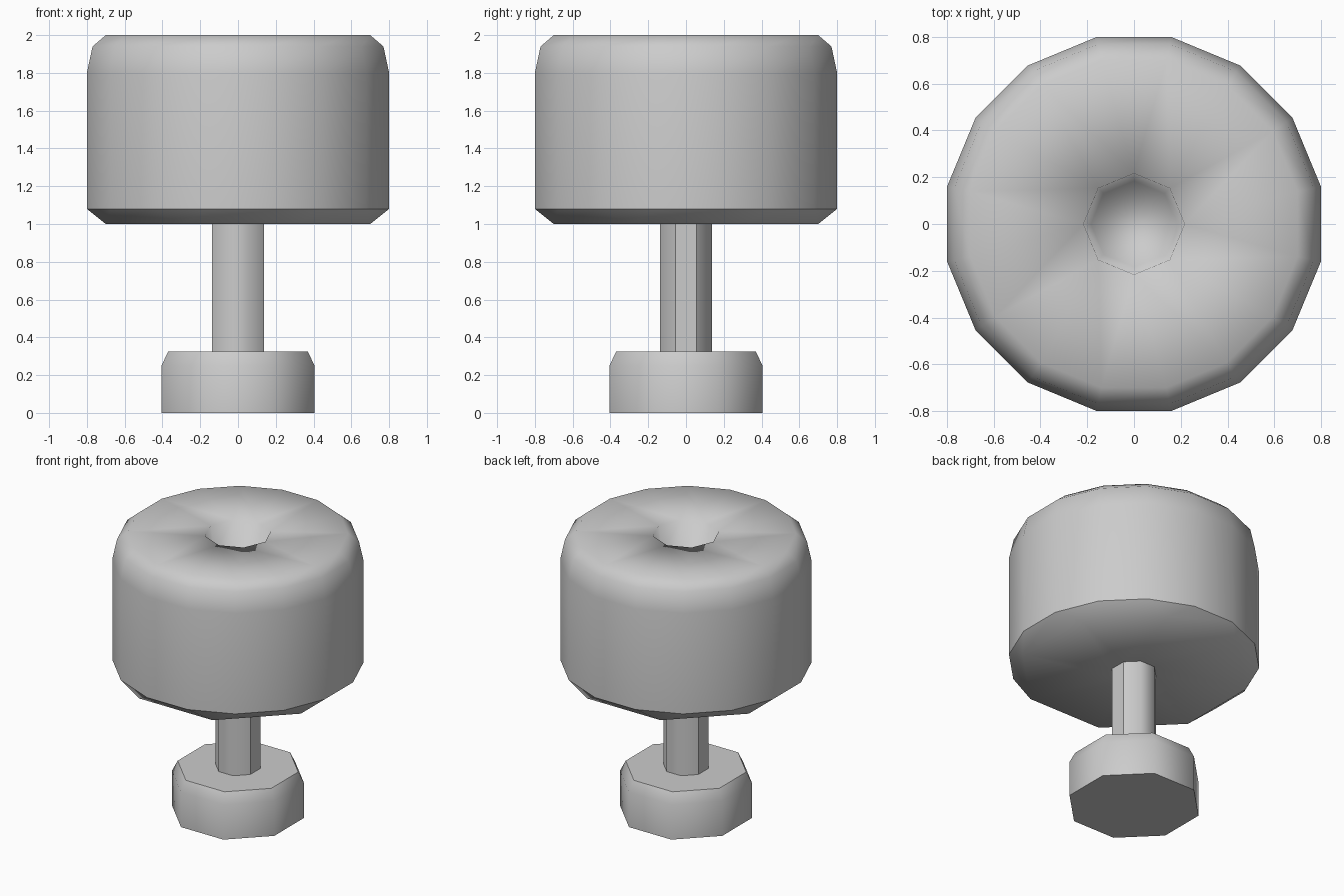
import bpy, bmesh, math

cube = bpy.data.objects.get("Cube")
if cube:
    bpy.data.objects.remove(cube, do_unlink=True)

GREY = (0.6, 0.6, 0.6, 1)
grey = bpy.data.materials.new("mid_grey")
grey.use_nodes = True
grey.diffuse_color = GREY
grey.node_tree.nodes["Principled BSDF"].inputs["Base Color"].default_value = GREY


def bridge(bm, a, b, shift):
    """Join two rings; a ring may have twice as many sides as the other."""
    if len(a) < len(b):
        a, b = b, a
    n, m = len(a), len(b)
    if n == m:
        for i in range(n):
            bm.faces.new((a[i - 1], a[i], b[i], b[i - 1]))
    else:
        a = a[shift:] + a[:shift]
        for k in range(m):
            bm.faces.new((b[k], a[2 * k], a[2 * k + 1]))
            bm.faces.new((b[k], a[2 * k + 1], a[(2 * k + 2) % n], b[(k + 1) % m]))


def turned(name, rings, smooth=50, sharp=None):
    """Turned part from (sides, half width across flats, height, half steps of turn) rings."""
    bm = bmesh.new()
    loops = []
    for n, half, z, turn in rings:
        r = half / math.cos(math.pi / n)
        angles = [(2 * i + 1 + turn) * math.pi / n for i in range(n)]
        loops.append([bm.verts.new((r * math.cos(t), r * math.sin(t), z)) for t in angles])
    for a, b, ring in zip(loops, loops[1:], rings[1:]):
        bridge(bm, a, b, ring[3])
    bm.faces.new(loops[0])
    bm.faces.new(loops[-1])
    bmesh.ops.recalc_face_normals(bm, faces=bm.faces[:])
    mesh = bpy.data.meshes.new(name)
    bm.to_mesh(mesh)
    bm.free()
    mesh.materials.append(grey)
    obj = bpy.data.objects.new(name, mesh)
    bpy.context.collection.objects.link(obj)
    bpy.ops.object.select_all(action='DESELECT')
    obj.select_set(True)
    bpy.context.view_layer.objects.active = obj
    bpy.ops.object.shade_smooth_by_angle(angle=math.radians(smooth))
    if sharp:
        for e in mesh.edges:
            if sharp(*(mesh.vertices[v].co for v in e.vertices)):
                e.use_edge_sharp = True
    return obj


# Foot: eight-sided block with a chamfered top
turned("foot", [(8, 0.405, 0, 0), (8, 0.405, 0.25, 0), (8, 0.37, 0.325, 0)])

# Stem: eight-sided post with crisp edges on its two side flats
turned("stem", [(8, 0.137, 0.32, 0), (8, 0.137, 1.0, 0)],
       sharp=lambda a, b: abs(a.x) > 0.1 and abs(b.x) > 0.1 and abs(a.z - b.z) > 0.1)

# Head: rounded drum with a flat underside and a steep dimple in the top
turned("head", [(8, 0.137, 1.0, 0), (8, 0.70, 1.0, 0),
                (16, 0.80, 1.08, 0), (16, 0.80, 1.8, 0), (16, 0.77, 1.94, 0),
                (16, 0.70, 2.0, 0), (8, 0.20, 1.99, 1), (8, 0.17, 1.8, 1)],
       smooth=180, sharp=lambda a, b: max(abs(a.z - 1.08), abs(b.z - 1.08)) < 0.001)
